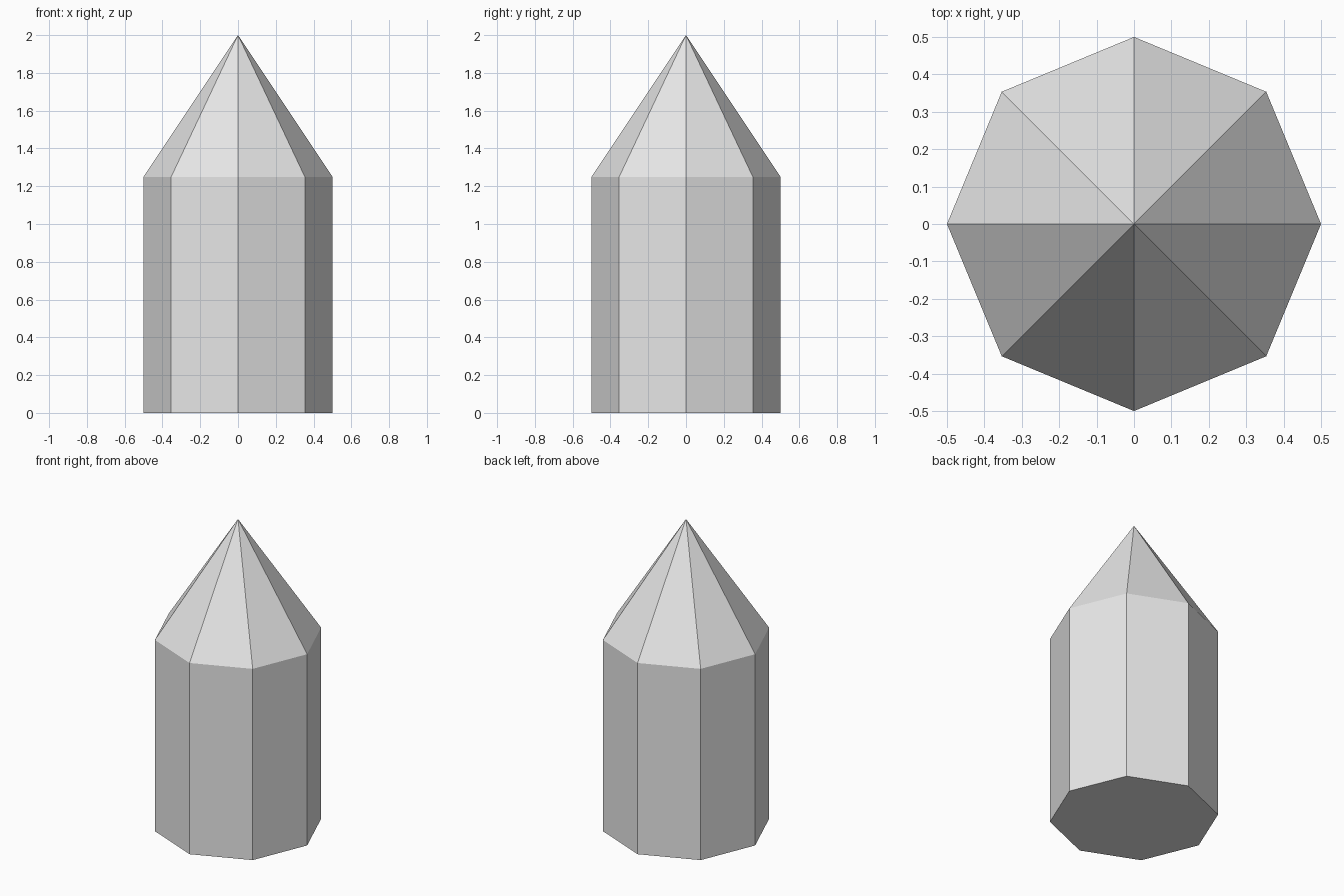
import bpy
import bmesh

SIDES = 8
RADIUS = 0.5
WALL_TOP = 1.25
TIP = 2.0

default_cube = bpy.data.objects.get("Cube")
if default_cube:
    bpy.data.objects.remove(default_cube, do_unlink=True)

# Plain grey
grey = bpy.data.materials.new("light grey")
grey.use_nodes = True
colour = (0.8, 0.8, 0.8, 1)
grey.diffuse_color = colour
grey.node_tree.nodes["Principled BSDF"].inputs["Base Color"].default_value = colour

bm = bmesh.new()

# Base: octagon with corners on the axes
bmesh.ops.create_circle(bm, cap_ends=True, segments=SIDES, radius=RADIUS)
base = bm.faces[:]

# Walls: raise the octagon, keeping the base as the floor
raised = bmesh.ops.extrude_face_region(bm, geom=base, use_keep_orig=True)["geom"]
rim = [v for v in raised if isinstance(v, bmesh.types.BMVert)]
cap = [f for f in raised if isinstance(f, bmesh.types.BMFace)]
bmesh.ops.translate(bm, vec=(0, 0, WALL_TOP), verts=rim)

# Point: split the upper octagon into triangles meeting at the tip
tip = bmesh.ops.poke(bm, faces=cap)["verts"][0]
tip.co = (0, 0, TIP)
bmesh.ops.recalc_face_normals(bm, faces=bm.faces[:])

mesh = bpy.data.meshes.new("pointed_column")
bm.to_mesh(mesh)
bm.free()
mesh.materials.append(grey)
column = bpy.data.objects.new("pointed_column", mesh)
bpy.context.collection.objects.link(column)
